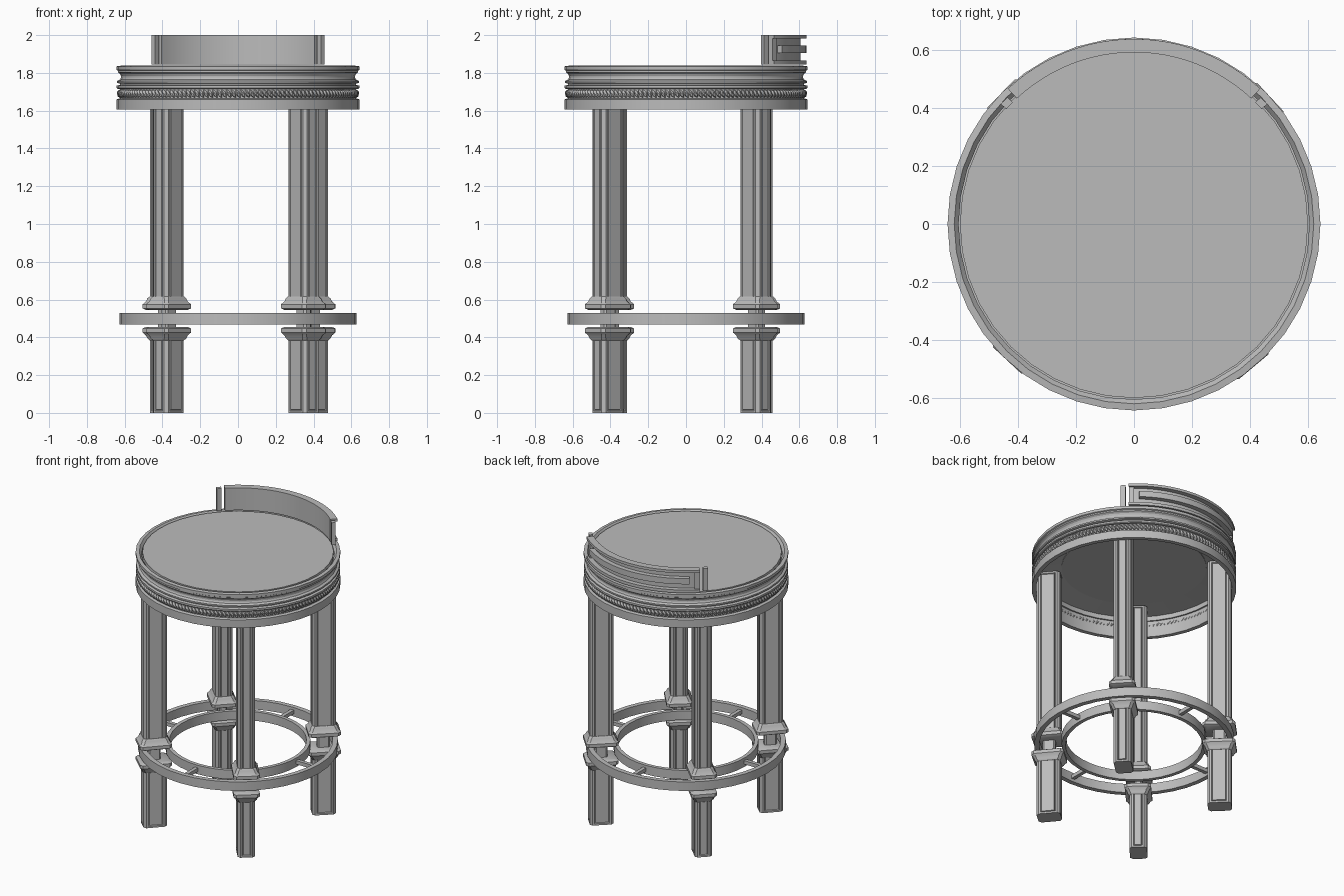
import bpy, bmesh
from math import sin, cos, pi, radians, tau
from mathutils import Matrix, Vector

cube = bpy.data.objects.get("Cube")
if cube:
    bpy.data.objects.remove(cube, do_unlink=True)

grey = bpy.data.materials.new("plain_grey")
grey.use_nodes = True
COLOUR = (0.5, 0.5, 0.5, 1)
grey.diffuse_color = COLOUR
grey.node_tree.nodes["Principled BSDF"].inputs["Base Color"].default_value = COLOUR


def finish(name, bm):
    bmesh.ops.recalc_face_normals(bm, faces=bm.faces)
    mesh = bpy.data.meshes.new(name)
    bm.to_mesh(mesh)
    bm.free()
    mesh.shade_smooth()
    mesh.set_sharp_from_angle(angle=radians(25))
    mesh.materials.append(grey)
    ob = bpy.data.objects.new(name, mesh)
    bpy.context.collection.objects.link(ob)
    return ob


def sweep(bm, profile, start=0, end=360, steps=40):
    """Turn a closed (radius, height) outline about z, fully or along an arc."""
    full = end - start == 360
    rows = []
    for i in range(steps if full else steps + 1):
        a = radians(start + (end - start) * i / steps)
        rows.append([bm.verts.new((r * cos(a), r * sin(a), z)) for r, z in profile])
    n = len(profile)
    for i in range(steps):
        a, b = rows[i], rows[(i + 1) % len(rows)]
        for j in range(n):
            k = (j + 1) % n
            bm.faces.new((a[j], a[k], b[k], b[j]))
    if not full:
        bm.faces.new(rows[0])
        bm.faces.new(rows[-1])


def band(r0, r1, z0, z1):
    return [(r0, z0), (r1, z0), (r1, z1), (r0, z1)]


def swept(name, profile, *arc):
    bm = bmesh.new()
    sweep(bm, profile, *arc)
    return finish(name, bm)


def disc(name, radius, z0, z1):
    bm = bmesh.new()
    bmesh.ops.create_cone(bm, cap_ends=True, segments=40, radius1=radius, radius2=radius,
                          depth=z1 - z0, matrix=Matrix.Translation((0, 0, (z0 + z1) / 2)))
    return finish(name, bm)


# Seat: plain apron, moulded edge with a hollow, and inset cushion plate
swept("apron", [(0.615, 1.605), (0.643, 1.605), (0.643, 1.66), (0.625, 1.665),
                (0.625, 1.75), (0.615, 1.75)])
swept("edge_moulding", [(0.605, 1.715), (0.638, 1.715), (0.642, 1.72), (0.642, 1.732),
                        (0.622, 1.737), (0.622, 1.742), (0.64, 1.747), (0.64, 1.757),
                        (0.625, 1.765), (0.618, 1.78), (0.625, 1.795), (0.636, 1.803),
                        (0.636, 1.812), (0.643, 1.816), (0.643, 1.835), (0.62, 1.838),
                        (0.605, 1.82)])
disc("seat_plate", 0.6, 1.79, 1.835)
swept("seat_underside", [(0.45, 1.76), (0.62, 1.745), (0.62, 1.79), (0.45, 1.79)])
disc("seat_underside_panel", 0.455, 1.755, 1.785)

# Twisted cord around the seat
bm = bmesh.new()
CORDS = 160
for i in range(CORDS):
    m = (Matrix.Rotation(tau * i / CORDS, 4, 'Z') @ Matrix.Translation((0.626, 0, 1.69))
         @ Matrix.Rotation(radians(30), 4, 'X') @ Matrix.Diagonal((0.017, 0.011, 0.026, 1)))
    bmesh.ops.create_icosphere(bm, subdivisions=1, radius=1, matrix=m)
finish("seat_cord", bm)

# Low curved back: thin inner sheet with a raised frame and centre strip behind
swept("back_sheet", band(0.592, 0.606, 1.845, 2.0), 47, 133, 24)
bm = bmesh.new()
for z0, z1, a in ((1.845, 1.865, 43), (1.982, 2.0, 43), (1.905, 1.945, 37)):
    sweep(bm, band(0.6, 0.638, z0, z1), 90 - a, 90 + a, 24)
for a in (-43, 40):
    sweep(bm, band(0.6, 0.625, 1.86, 1.99), 90 + a, 93 + a, 2)
finish("back_frame", bm)
bm = bmesh.new()
for a in (-48, 45):
    sweep(bm, band(0.592, 0.618, 1.845, 2.0), 90 + a, 93 + a, 2)
finish("back_end_caps", bm)

# Foot rest: two hoops joined by short spokes
swept("foot_ring", band(0.595, 0.627, 0.468, 0.53))
swept("inner_foot_ring", band(0.43, 0.455, 0.468, 0.53))
bm = bmesh.new()
for i in range(4):
    m = (Matrix.Rotation(i * pi / 2, 4, 'Z') @ Matrix.Translation((0.525, 0, 0.5))
         @ Matrix.Diagonal((0.16, 0.025, 0.025, 1)))
    bmesh.ops.create_cube(bm, size=1, matrix=m)
finish("foot_ring_spokes", bm)


def loft(bm, levels, chamfer=0.016):
    """Stack chamfered rectangles given as (height, depth, width)."""
    rows = []
    for z, d, w in levels:
        x, y, c = d / 2, w / 2, chamfer
        pts = [(x, y - c), (x - c, y), (c - x, y), (-x, y - c),
               (-x, c - y), (c - x, -y), (x - c, -y), (x, c - y)]
        rows.append([bm.verts.new((px, py, z)) for px, py in pts])
    for a, b in zip(rows, rows[1:]):
        for j in range(8):
            k = (j + 1) % 8
            bm.faces.new((a[j], a[k], b[k], b[j]))
    bm.faces.new(rows[0])
    bm.faces.new(rows[-1])


def panelled_post(name, z0, z1):
    """Leg length with a sunken line framing each broad face."""
    bm = bmesh.new()
    loft(bm, [(z0, 0.15, 0.11), (z1, 0.15, 0.11)])
    bmesh.ops.recalc_face_normals(bm, faces=bm.faces)
    sides = [f for f in bm.faces if abs(f.normal.z) < 0.5 and max(map(abs, f.normal)) > 0.9]
    bmesh.ops.inset_individual(bm, faces=sides, thickness=0.016)
    bmesh.ops.inset_individual(bm, faces=sides, thickness=0.006, depth=-0.008)
    bmesh.ops.inset_individual(bm, faces=sides, thickness=0.004, depth=0.008)
    return finish(name, bm)


def leg_collar(name, z, up):
    """Flared collar beside the foot ring, thinning away from it."""
    bm = bmesh.new()
    loft(bm, [(z + up * h, 0.15 + e, 0.11 + e) for h, e in
              ((0, 0.03), (0.008, 0.055), (0.03, 0.055), (0.045, 0.03),
               (0.06, 0.02), (0.072, 0.002))])
    return finish(name, bm)


def leg_core(name):
    bm = bmesh.new()
    loft(bm, [(0.43, 0.08, 0.05), (0.57, 0.08, 0.05)], 0.01)
    return finish(name, bm)


# Four legs on the diagonals, each turned to face outward
for label, angle in (("front_left", -50), ("back_left", 43),
                     ("back_right", 135.5), ("front_right", 227)):
    place = Matrix.Rotation(radians(angle), 4, 'Z') @ Matrix.Translation((0.54, 0, 0))
    parts = (panelled_post(label + "_upper_leg", 0.56, 1.75),
             panelled_post(label + "_lower_leg", 0, 0.44),
             leg_collar(label + "_upper_collar", 0.545, 1),
             leg_collar(label + "_lower_collar", 0.455, -1),
             leg_core(label + "_leg_core"))
    for ob in parts:
        ob.matrix_world = place
